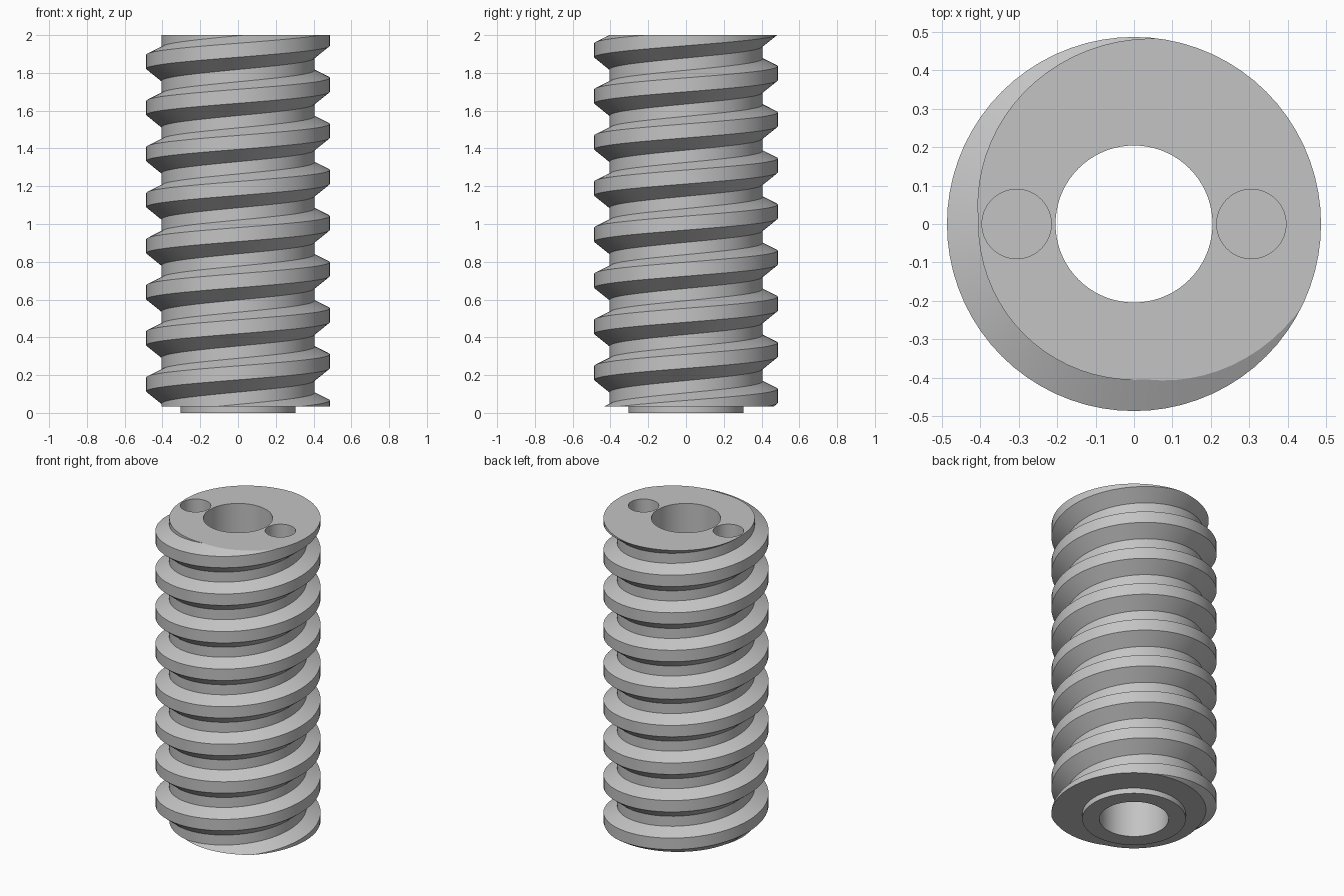
import bpy, bmesh, math

default = bpy.data.objects.get("Cube")
if default:
    bpy.data.objects.remove(default, do_unlink=True)

SEGMENTS = 72
PITCH = 0.244
ROOT, CREST = 0.405, 0.486
BOTTOM, TOP = 0.035, 2.0
BORE, BOSS = 0.204, 0.305

steel = bpy.data.materials.new("grey_steel")
steel.use_nodes = True
colour = (0.55, 0.55, 0.55, 1)
steel.diffuse_color = colour
steel.node_tree.nodes["Principled BSDF"].inputs["Base Color"].default_value = colour


def add_cylinder(name, radius, low, high, x=0):
    bpy.ops.mesh.primitive_cylinder_add(
        vertices=SEGMENTS, radius=radius, depth=high - low,
        location=(x, 0, (low + high) / 2))
    ob = bpy.context.object
    ob.name = name
    ob.hide_render = True
    ob.data.materials.append(steel)
    return ob


def combine(target, tool, operation):
    mod = target.modifiers.new(operation.lower(), 'BOOLEAN')
    mod.operation = operation
    mod.solver = 'EXACT'
    mod.object = tool
    bpy.context.view_layer.objects.active = target
    bpy.ops.object.modifier_apply(modifier=mod.name)
    bpy.data.objects.remove(tool, do_unlink=True)


# Threaded body: helical sweep of one tooth profile (radius, height at angle pi)
profile = [(ROOT, 1.757), (CREST, 1.822), (CREST, 1.896), (ROOT, 1.936)]
bm = bmesh.new()
columns = []
for i in range(SEGMENTS + 1):
    a = 2 * math.pi * i / SEGMENTS
    rise = PITCH * (i / SEGMENTS - 0.5)
    columns.append([
        bm.verts.new((r * math.cos(a), r * math.sin(a), z + rise + turn * PITCH))
        for turn in range(-10, 4) for r, z in profile])
for left, right in zip(columns, columns[1:]):
    for j in range(len(left) - 1):
        bm.faces.new((left[j], right[j], right[j + 1], left[j + 1]))
bmesh.ops.remove_doubles(bm, verts=bm.verts, dist=1e-5)

# Trim both ends flat and cap them
for height, direction in ((BOTTOM, -1), (TOP, 1)):
    cut = bmesh.ops.bisect_plane(
        bm, geom=bm.verts[:] + bm.edges[:] + bm.faces[:], dist=1e-6,
        plane_co=(0, 0, height), plane_no=(0, 0, direction), clear_outer=True)
    rim = [e for e in cut["geom_cut"] if isinstance(e, bmesh.types.BMEdge)]
    bmesh.ops.contextual_create(bm, geom=rim)
bmesh.ops.recalc_face_normals(bm, faces=bm.faces)
mesh = bpy.data.meshes.new("threaded_body")
bm.to_mesh(mesh)
bm.free()
mesh.materials.append(steel)
body = bpy.data.objects.new("threaded_body", mesh)
bpy.context.collection.objects.link(body)

# Bottom boss, through bore and two blind drive holes
combine(body, add_cylinder("bottom_boss", BOSS, 0, 0.2), 'UNION')
combine(body, add_cylinder("bore_cutter", BORE, -0.2, 2.2), 'DIFFERENCE')
for x in (-0.305, 0.305):
    combine(body, add_cylinder("drive_hole_cutter", 0.09, 1.8, 2.1, x), 'DIFFERENCE')

# Smooth sides with crisp edges
bpy.ops.object.select_all(action='DESELECT')
body.select_set(True)
bpy.context.view_layer.objects.active = body
bpy.ops.object.shade_smooth_by_angle(angle=math.radians(25))
